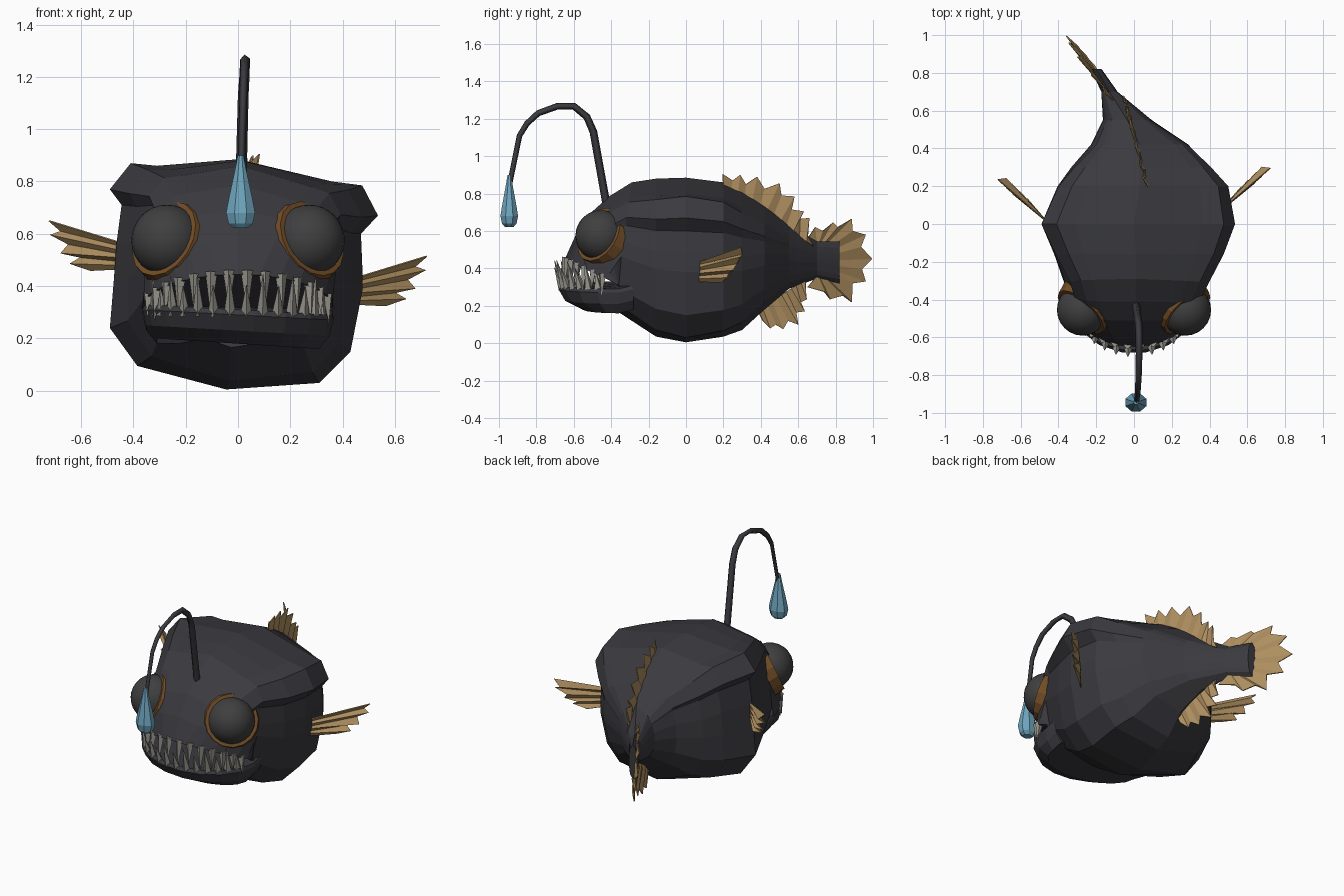
import bpy, bmesh, math
from math import sin, cos, pi, radians
from mathutils import Vector

cube = bpy.data.objects.get("Cube")
if cube:
    bpy.data.objects.remove(cube, do_unlink=True)


def material(name, rgb):
    m = bpy.data.materials.new(name)
    m.use_nodes = True
    m.diffuse_color = (*rgb, 1)
    m.node_tree.nodes["Principled BSDF"].inputs["Base Color"].default_value = (*rgb, 1)
    return m


SKIN = material("charcoal skin", (.042, .042, .05))
EYE = material("dark eye", (.05, .05, .052))
RIM = material("brown rim", (.17, .075, .02))
FIN = material("tan fin", (.42, .27, .115))
TOOTH = material("bone grey", (.32, .31, .27))
GLOW = material("pale blue", (.16, .38, .52))


def finish(bm, name, mat, smooth=False):
    bmesh.ops.recalc_face_normals(bm, faces=bm.faces)
    me = bpy.data.meshes.new(name)
    bm.to_mesh(me)
    bm.free()
    me.materials.append(mat)
    if smooth:
        me.shade_smooth()
    ob = bpy.data.objects.new(name, me)
    bpy.context.collection.objects.link(ob)
    return ob


def loft(name, rows, mat, closed=True, caps=()):
    """Skin a list of equal-length point rows; caps lists rows to fill."""
    bm = bmesh.new()
    grid = [[bm.verts.new(p) for p in row] for row in rows]
    n = len(rows[0])
    for a, b in zip(grid, grid[1:]):
        for i in range(n if closed else n - 1):
            j = (i + 1) % n
            bm.faces.new((a[i], a[j], b[j], b[i]))
    for c in caps:
        bm.faces.new(grid[c])
    return finish(bm, name, mat)


# Body: one lopsided cross-section, scaled along the spine and rounded to the tail
SECTION = [(-.475, .42), (-.465, .56), (-.445, .71), (-.49, .77), (-.41, .87),
           (-.31, .86), (0, .885), (.36, .80), (.475, .785), (.535, .67),
           (.47, .60), (.475, .48), (.475, .38), (.43, .15), (.31, .03),
           (-.045, .005), (-.385, .095), (-.49, .24)]


def ring(y, cx, scale, low, high, roundness, lean=0):
    pts = []
    for px, pz in SECTION:
        a = math.atan2(pz - .445, px)
        x = px + (.48 * cos(a) - px) * roundness
        z = pz + (.445 + .44 * sin(a) - pz) * roundness
        z = low + (z - .005) / .88 * (high - low)
        pts.append(Vector((cx + x * scale, y + lean * max(0, z - .36), z)))
    return pts


body = [ring(-.36, .01, .77, .165, .86, .4, .14),
        ring(-.16, .01, .9, .035, .88, .2),
        ring(0, 0, 1, .005, .885, 0),
        ring(.2, .03, .9, .035, .86, .15),
        ring(.3, .03, .76, .07, .81, .4),
        ring(.42, .03, .54, .18, .73, .7),
        ring(.55, -.035, .27, .29, .635, 1),
        ring(.7, -.13, .09, .345, .545, 1),
        ring(.82, -.2, .06, .32, .545, 1)]
loft("body", body, SKIN, caps=(0, -1))


# Head: a dome from the front body ring down to the curved upper lip
def arc(width, reach, t, z):
    return Vector((width * sin(t), -.36 - reach * cos(t), z))


def lip_height(t):
    return .315 + .13 * cos(t)


crown = body[0][-1:] + body[0][:14]
turns = [-pi / 2 + pi * i / 14 for i in range(15)]
lip = [arc(.37, .29, t, lip_height(t)) for t in turns]
head = []
for k in range(5):
    s = k / 4
    row = []
    for u, p, t in zip(crown, lip, turns):
        bulge = .06 * sin(pi * s) * max(0, cos(t)) ** 2
        row.append(u.lerp(p, s) + Vector((0, -.7, .7)) * bulge)
    head.append(row)
loft("head", head, SKIN, closed=False, caps=(-1,))

# Lower jaw: a chunky curved block
jaw_turns = [radians(a) for a in range(-90, 91, 20)]
jaw = []
for width, reach, z in ((.36, .31, .31), (.365, .325, .29), (.35, .29, .23), (.31, .19, .18)):
    row = [arc(width, reach, t, z - .02 * sin(t)) for t in jaw_turns]
    jaw.append([Vector((-width, -.28, z))] + row + [Vector((width, -.28, z))])
loft("lower_jaw", jaw, SKIN, caps=(0, -1))


# Teeth: slim pyramids along both lips
def spike(bm, base, tip, radius):
    d = tip - base
    q = d.to_track_quat('Z', 'Y').to_matrix().to_4x4()
    q.translation = (base + tip) / 2
    bmesh.ops.create_cone(bm, cap_ends=True, segments=4, radius1=radius,
                          radius2=.001, depth=d.length, matrix=q)


upper, lower = bmesh.new(), bmesh.new()
for i in range(14):
    t = radians(-72 + 144 * i / 13)
    size = .05 + .075 * cos(t) + .025 * (i % 2)
    z = lip_height(t)
    spike(upper, arc(.355, .28, t, z + .015), arc(.365, .3, t, z - size), .024)
    t = radians(-74 + 148 * (i + .5) / 14)
    size = .085 + .04 * ((i + 1) % 2) + .02 * cos(t)
    spike(lower, arc(.34, .3, t, .29), arc(.35, .345, t, .3 + size), .023)
finish(upper, "upper_teeth", TOOTH)
finish(lower, "lower_teeth", TOOTH)

# Eyes with tilted brown rims
for side, label in ((1, "left"), (-1, "right")):
    centre = Vector((side * .272, -.455, .575))
    axis = Vector((side * .62, -.67, .4)).normalized()
    bm = bmesh.new()
    bmesh.ops.create_uvsphere(bm, u_segments=24, v_segments=16, radius=.136)
    bmesh.ops.translate(bm, verts=bm.verts, vec=centre)
    finish(bm, label + "_eye", EYE, smooth=True)
    q = axis.to_track_quat('Z', 'Y').to_matrix().to_4x4()
    q.translation = centre - axis * .015
    bm = bmesh.new()
    bmesh.ops.create_cone(bm, cap_ends=True, segments=16, radius1=.17,
                          radius2=.155, depth=.065, matrix=q)
    finish(bm, label + "_eye_rim", RIM)


# Fins: pleated fans between a straight root and a jagged rim
def fin(name, start, end, rim, place, pleat):
    n = len(rim) - 1
    a, b = Vector(start), Vector(end)
    root = [place(*a.lerp(b, i / n)) for i in range(n + 1)]
    edge = [place(*p) + pleat * (-1) ** i for i, p in enumerate(rim)]
    ob = loft(name, [root, edge], FIN, closed=False)
    mod = ob.modifiers.new("thickness", 'SOLIDIFY')
    mod.thickness = .006
    mod.offset = 0


fin("dorsal_fin", (.2, .83), (.68, .52),
    [(.195, .905), (.25, .87), (.29, .9), (.32, .85), (.38, .89), (.42, .825),
     (.5, .855), (.51, .79), (.58, .785), (.565, .715), (.63, .705),
     (.61, .665), (.66, .67), (.65, .57)],
    lambda y, z: Vector((.07 - .26 * (y - .2), y, z)), Vector((.01, 0, 0)))
fin("ventral_fin", (.38, .18), (.64, .34),
    [(.41, .12), (.45, .08), (.48, .1), (.52, .075), (.545, .12), (.6, .1),
     (.59, .165), (.635, .17), (.615, .22), (.645, .235), (.64, .3)],
    lambda y, z: Vector((-.01 - .3 * (y - .4), y, z)), Vector((.01, 0, 0)))
fin("tail_fin", (.7, .53), (.7, .36),
    [(.64, .545), (.69, .62), (.73, .6), (.785, .645), (.81, .62), (.885, .665),
     (.89, .6), (.96, .58), (.935, .515), (.995, .45), (.94, .395), (.96, .33),
     (.89, .32), (.885, .22), (.84, .255), (.77, .235), (.74, .275), (.65, .3)],
    lambda y, z: Vector((-.135 - .73 * (y - .7) - .1 * (z - .45), y, z)),
    Vector((.008, 0, 0)))
for side, label, y0, lift in ((1, "left", .08, 0), (-1, "right", .02, .135)):
    fin(label + "_pectoral_fin", (.46, .435), (.46, .33),
        [(.71, .515), (.69, .475), (.705, .46), (.66, .425), (.665, .39),
         (.615, .375), (.63, .35), (.575, .325)],
        lambda x, z: Vector((side * x, y0 + .95 * (x - .47), z + lift)),
        Vector((side * .012, -.012, 0)))

# Stalk: a tapering arched tube
path = [(.01, -.425, .74), (.02, -.495, 1.13), (.025, -.53, 1.21), (.027, -.6, 1.268),
        (.027, -.685, 1.268), (.025, -.79, 1.23), (.022, -.85, 1.175),
        (.02, -.89, 1.11), (.012, -.945, .84)]
curve = bpy.data.curves.new("lure_stalk", 'CURVE')
curve.dimensions = '3D'
curve.bevel_depth = .016
curve.bevel_resolution = 0
curve.use_fill_caps = True
line = curve.splines.new('POLY')
line.points.add(len(path) - 1)
for i, p in enumerate(path):
    line.points[i].co = (*p, 1)
    line.points[i].radius = 1.35 - .06 * i
curve.materials.append(SKIN)
bpy.context.collection.objects.link(bpy.data.objects.new("lure_stalk", curve))

# Lure: a faceted drop
drop = []
for r, z in ((.012, .9), (.022, .85), (.05, .73), (.06, .68), (.05, .64), (.03, .622)):
    drop.append([(.01 + r * cos(pi * i / 4 + pi / 8),
                  -.945 + .85 * r * sin(pi * i / 4 + pi / 8), z) for i in range(8)])
loft("lure", drop, GLOW, caps=(0, -1))
